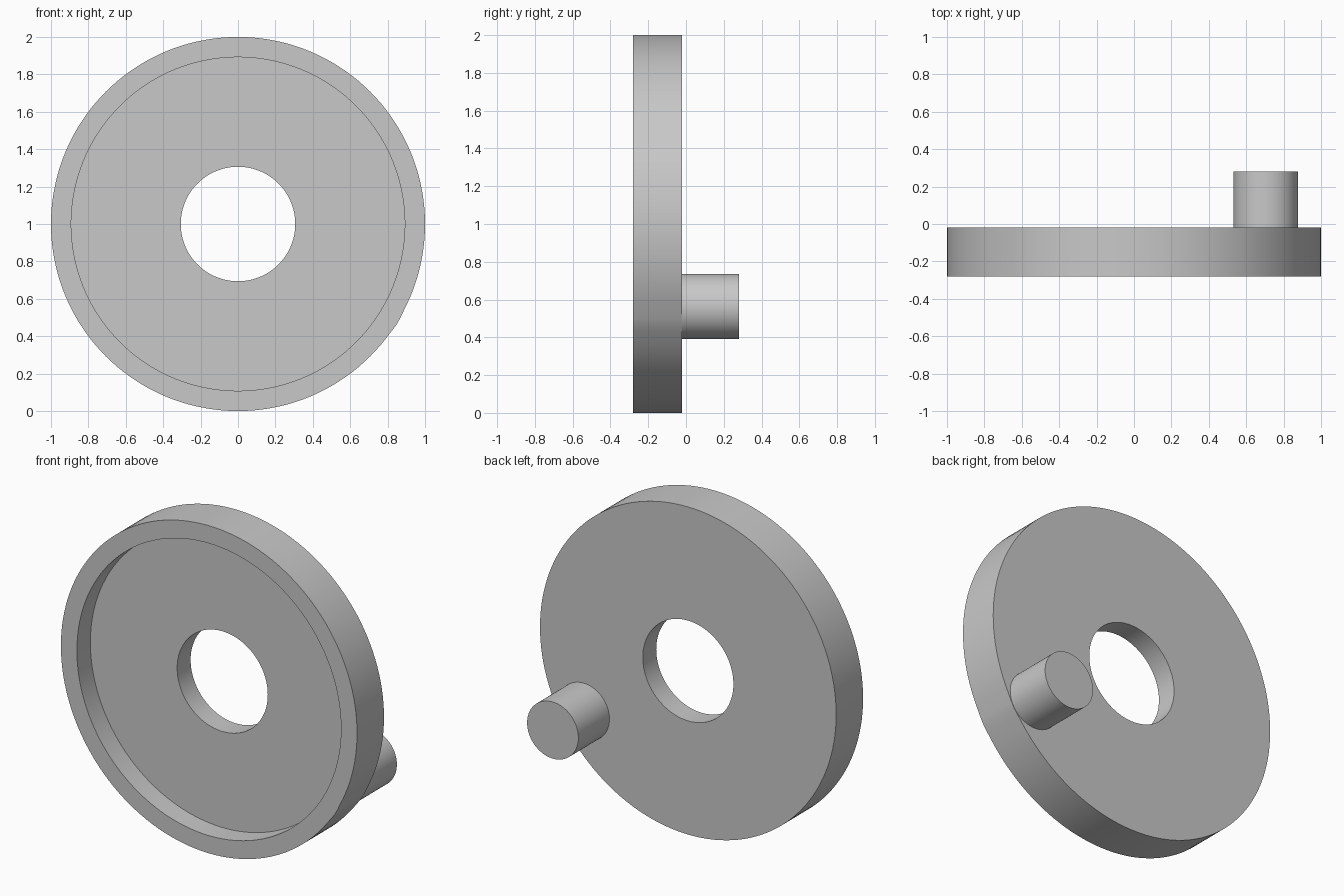
import bpy, bmesh, math

cube = bpy.data.objects.get("Cube")
if cube:
    bpy.data.objects.remove(cube, do_unlink=True)

grey = bpy.data.materials.new("plain grey")
grey.use_nodes = True
grey.diffuse_color = (0.58, 0.58, 0.58, 1)
grey.node_tree.nodes["Principled BSDF"].inputs["Base Color"].default_value = grey.diffuse_color

FRONT, FLOOR, BACK, PIN_END = -0.28, -0.15, -0.02, 0.28
PIN_X, PIN_Z, PIN_R = 0.704, 0.563, 0.173


def lathe(name, profile, centre, closed, steps=144, shape=None):
    """Turn (radius, y) points around the y axis; cap open ends."""
    bm = bmesh.new()
    rings = []
    for r, y in profile:
        ring = []
        for i in range(steps):
            a = math.tau * i / steps
            k = shape(r, a) if shape else r
            ring.append(bm.verts.new((centre[0] + k * math.cos(a), y,
                                      centre[1] + k * math.sin(a))))
        rings.append(ring)
    pairs = list(zip(rings, rings[1:]))
    if closed:
        pairs.append((rings[-1], rings[0]))
    else:
        bm.faces.new(rings[0])
        bm.faces.new(rings[-1])
    for p, q in pairs:
        for i in range(steps):
            j = (i + 1) % steps
            bm.faces.new((p[i], p[j], q[j], q[i]))
    bmesh.ops.recalc_face_normals(bm, faces=bm.faces)
    mesh = bpy.data.meshes.new(name)
    bm.to_mesh(mesh)
    bm.free()
    mesh.materials.append(grey)
    obj = bpy.data.objects.new(name, mesh)
    bpy.context.collection.objects.link(obj)
    bpy.ops.object.select_all(action="DESELECT")
    obj.select_set(True)
    bpy.context.view_layer.objects.active = obj
    bpy.ops.object.shade_smooth_by_angle(angle=math.radians(35))
    return obj


# Slight swelling of the rim where the pin touches its edge
pin_angle = math.atan2(PIN_Z - 1, PIN_X) % math.tau


def rim_shape(r, a):
    return r + 0.005 * max(0, 1 - abs(a - pin_angle) / 0.07) if r == 1 else r


# Wheel: raised rim, recessed front, central bore
lathe("wheel_disc", [(1, FRONT), (1, BACK), (0.306, BACK), (0.306, FLOOR),
                     (0.892, FLOOR), (0.892, FRONT)], (0, 1), True, shape=rim_shape)

# Handle pin on the back, rooted inside the disc
lathe("handle_pin", [(PIN_R, BACK - 0.05), (PIN_R, PIN_END)], (PIN_X, PIN_Z), False, steps=72)
